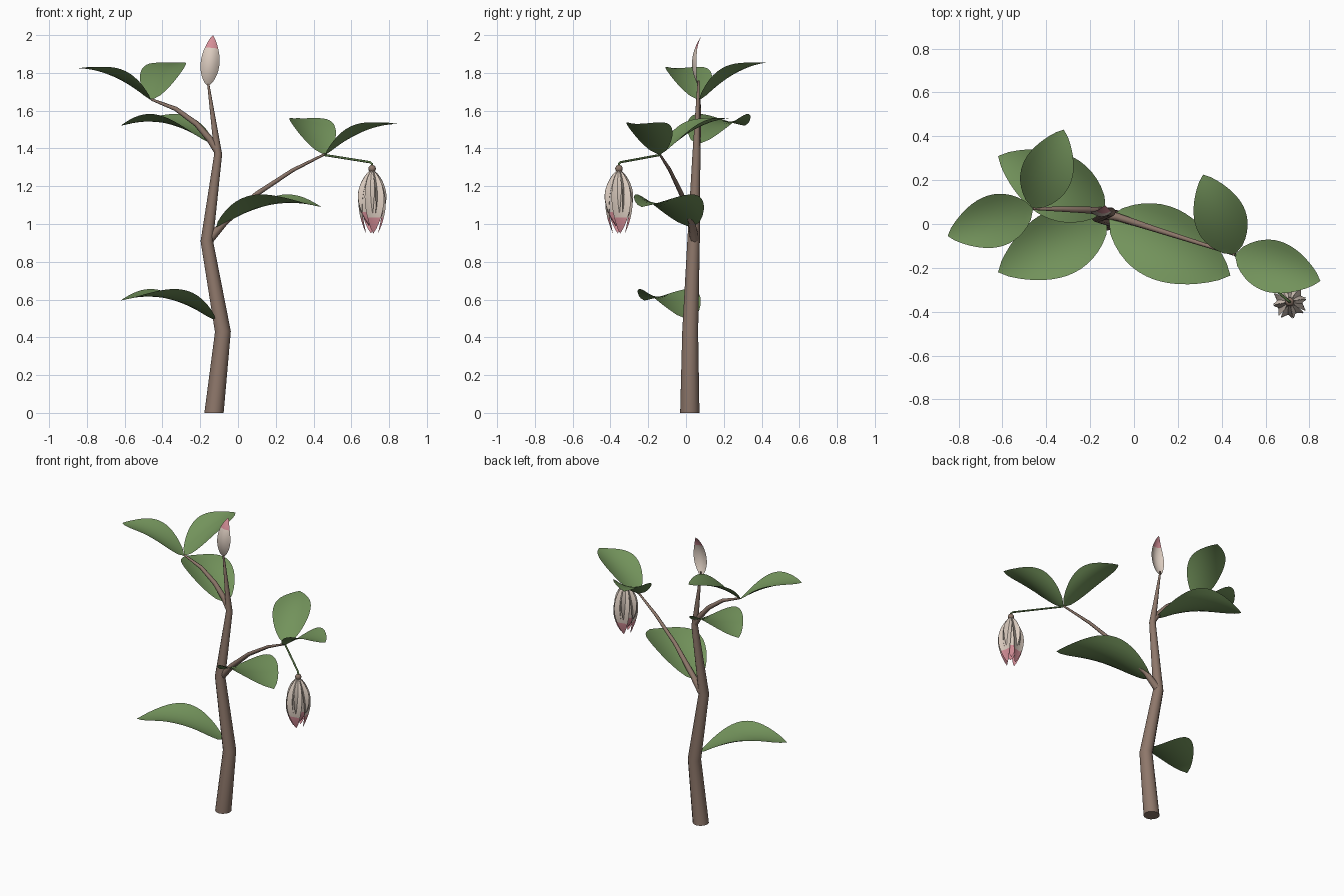
import bpy, bmesh, math
from mathutils import Vector

cube = bpy.data.objects.get("Cube")
if cube:
    bpy.data.objects.remove(cube, do_unlink=True)


def material(name, rgb):
    m = bpy.data.materials.new(name)
    m.use_nodes = True
    m.diffuse_color = (*rgb, 1)
    m.node_tree.nodes["Principled BSDF"].inputs["Base Color"].default_value = (*rgb, 1)
    return m


bark = material("brown bark", (0.27, 0.185, 0.145))
green = material("leaf green", (0.17, 0.29, 0.105))
stem_green = material("dark stem green", (0.1, 0.18, 0.06))
cream = material("cream petal", (0.72, 0.61, 0.53))
pink = material("pink petal tip", (0.66, 0.27, 0.31))


def finish(name, bm, mats):
    mesh = bpy.data.meshes.new(name)
    bm.to_mesh(mesh)
    bm.free()
    for m in mats:
        mesh.materials.append(m)
    obj = bpy.data.objects.new(name, mesh)
    bpy.context.collection.objects.link(obj)
    return obj


def tube(name, points, radii, mat, sides=12):
    """Tapered round tube along a path, with flat end caps."""
    bm = bmesh.new()
    pts = [Vector(p) for p in points]
    rings = []
    for i, (p, r) in enumerate(zip(pts, radii)):
        t = (pts[min(i + 1, len(pts) - 1)] - pts[max(i - 1, 0)]).normalized()
        if i == 0 and t.z > 0.9:
            t = Vector((0, 0, 1))
        u = t.cross(Vector((0, 1, 0))).normalized()
        v = t.cross(u)
        ring = []
        for k in range(sides):
            a = math.tau * k / sides
            ring.append(bm.verts.new(p + r * (math.cos(a) * u + math.sin(a) * v)))
        rings.append(ring)
    for a, b in zip(rings, rings[1:]):
        for k in range(sides):
            n = (k + 1) % sides
            bm.faces.new((a[k], a[n], b[n], b[k])).smooth = True
    bm.faces.new(rings[0][::-1])
    bm.faces.new(rings[-1])
    bmesh.ops.recalc_face_normals(bm, faces=bm.faces)
    return finish(name, bm, [mat])


def blade(name, base, tip, up, half_width, bulge, cup, mats, tip_start=2, rows=16, cols=8):
    """Pointed, arched and cupped sheet used for leaves and petals."""
    bm = bmesh.new()
    base, tip, up = Vector(base), Vector(tip), Vector(up)
    side = (tip - base).cross(up).normalized()
    grid = []
    for i in range(rows + 1):
        t = i / rows
        w = max(math.sin(math.pi * t ** 0.85), 0) ** 0.78
        row = []
        for j in range(cols + 1):
            s = (2 * j / cols - 1) * w
            lift = bulge * 4 * t * (1 - t) + cup * s * s
            row.append(bm.verts.new(base.lerp(tip, t) + side * s * half_width + up * lift))
        grid.append(row)
    for i in range(rows):
        for j in range(cols):
            f = bm.faces.new((grid[i][j], grid[i][j + 1], grid[i + 1][j + 1], grid[i + 1][j]))
            f.smooth = True
            f.material_index = int((i + 0.5) / rows > tip_start)
    bmesh.ops.remove_doubles(bm, verts=bm.verts, dist=0.0005)
    return finish(name, bm, mats)


# Trunk and side branches
tube("trunk",
     [(-0.127, 0.02, 0), (-0.08, 0.022, 0.43), (-0.165, 0.04, 0.91),
      (-0.105, 0.055, 1.37), (-0.16, 0.066, 1.76)],
     [0.051, 0.042, 0.033, 0.021, 0.005], bark)
tube("lower_branch",
     [(-0.15, 0.045, 0.92), (-0.07, 0.03, 1.01), (0.1, -0.025, 1.16),
      (0.29, -0.085, 1.285), (0.46, -0.14, 1.37)],
     [0.024, 0.018, 0.013, 0.01, 0.006], bark, 8)
tube("upper_branch",
     [(-0.105, 0.055, 1.38), (-0.15, 0.06, 1.45), (-0.22, 0.064, 1.53),
      (-0.33, 0.068, 1.61), (-0.46, 0.07, 1.66)],
     [0.02, 0.018, 0.015, 0.012, 0.006], bark, 8)

# Leaves: base, tip and arch height
lower_tip, upper_tip = (0.46, -0.14, 1.365), (-0.46, 0.07, 1.655)
leaves = {
    "trunk_leaf_low": ((-0.12, 0.02, 0.49), (-0.62, -0.22, 0.595), 0.062),
    "trunk_leaf_middle": ((-0.115, 0.03, 0.98), (0.44, -0.235, 1.09), 0.065),
    "trunk_leaf_high": ((-0.13, 0.06, 1.42), (-0.62, 0.31, 1.52), 0.062),
    "lower_branch_leaf_outer": (lower_tip, (0.85, -0.26, 1.53), 0.04),
    "lower_branch_leaf_back": (lower_tip, (0.315, 0.225, 1.56), 0.04),
    "upper_branch_leaf_outer": (upper_tip, (-0.85, -0.055, 1.825), 0.04),
    "upper_branch_leaf_back": (upper_tip, (-0.32, 0.43, 1.855), 0.04),
}
for name, (base, tip, arch) in leaves.items():
    length = (Vector(tip) - Vector(base)).length
    blade(name, base, tip, (0, 0, 1), 0.27 * length, arch, 0.09 * length, [green])

# Single upright petal at the top of the trunk
blade("top_bud_petal", (-0.16, 0.066, 1.73), (-0.133, 0.085, 2.0), (0, -1, 0),
      0.05, 0.043, -0.024, [cream, pink], 0.77)

# Hanging flower on a thin stalk
cx, cy = 0.71, -0.355
tube("flower_stalk", [lower_tip, (cx - 0.01, cy + 0.008, 1.327), (cx, cy, 1.318), (cx, cy, 1.29)],
     [0.006, 0.006, 0.006, 0.006], stem_green, 8)
bm = bmesh.new()
bmesh.ops.create_uvsphere(bm, u_segments=12, v_segments=8, radius=0.02)
bmesh.ops.translate(bm, verts=bm.verts, vec=(cx, cy, 1.293))
for f in bm.faces:
    f.smooth = True
finish("flower_calyx", bm, [bark])
count = 8
for k in range(count):
    a = math.tau * (k + 0.25) / count
    out = Vector((math.cos(a), math.sin(a), 0))
    top = Vector((cx, cy, 1.287)) + out * 0.01
    low = Vector((cx, cy, 0.95 + 0.04 * (k % 2))) + out * (0.032 - 0.012 * (k % 2))
    blade(f"flower_petal_{k + 1}", top, low, out, 0.052, 0.034, 0.008, [cream, pink], 0.74)
